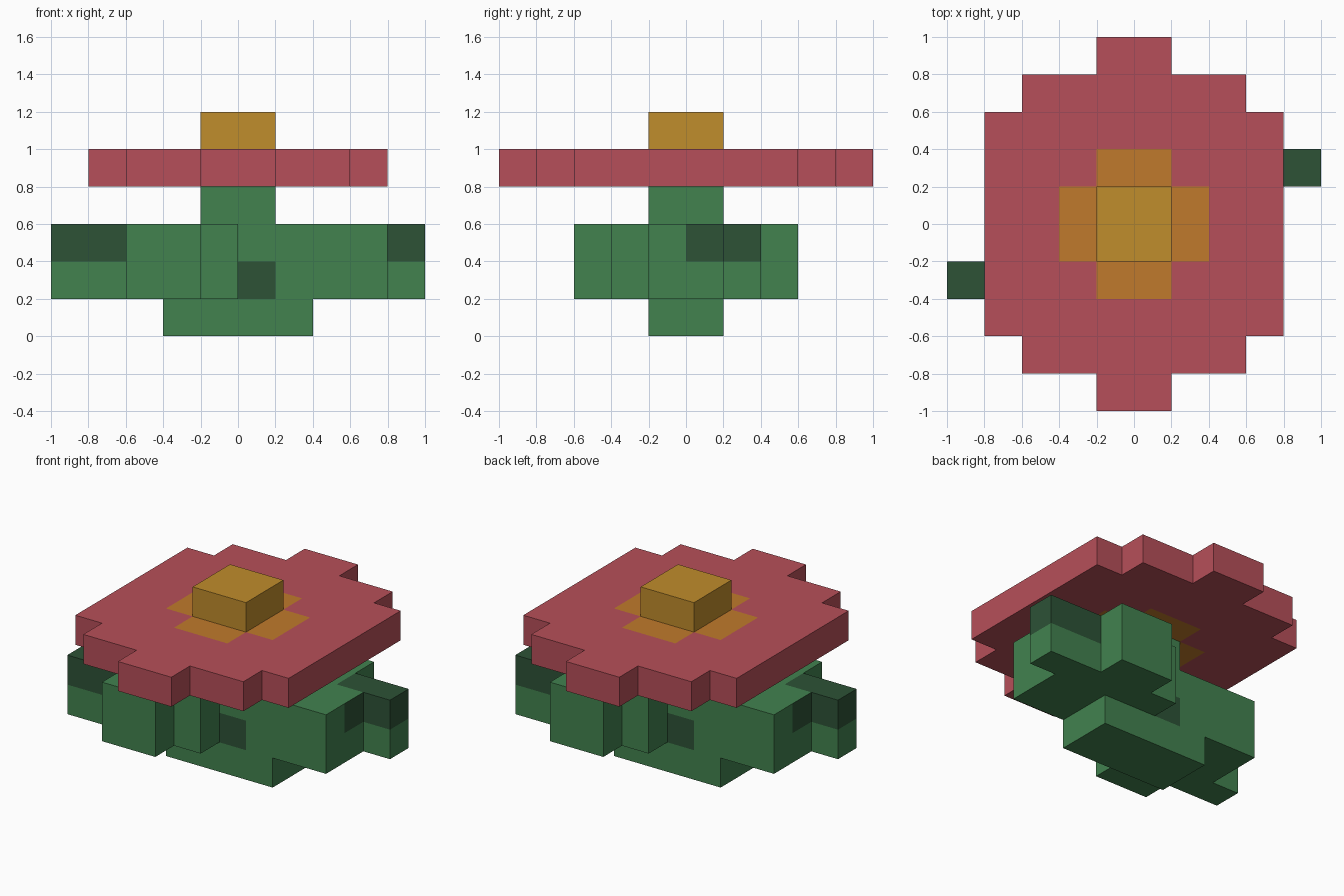
import bpy, bmesh, math
from mathutils import Vector

CELL = 0.2

cube = bpy.data.objects.get("Cube")
if cube:
    bpy.data.objects.remove(cube, do_unlink=True)


def material(name, rgb):
    m = bpy.data.materials.new(name)
    m.use_nodes = True
    m.diffuse_color = (*rgb, 1)
    m.node_tree.nodes["Principled BSDF"].inputs["Base Color"].default_value = (*rgb, 1)
    return m


PINK = material("petal_pink", (0.47, 0.078, 0.1))
ORANGE = material("petal_orange", (0.53, 0.195, 0.025))
YELLOW = material("centre_yellow", (0.53, 0.266, 0.025))
GREEN = material("leaf_green", (0.054, 0.223, 0.078))
DARK = material("leaf_dark_green", (0.026, 0.084, 0.037))


def blocks(name, inside, layers, mats, paint=lambda c, n: 0):
    """Skin the cells whose centre passes inside(x, y); paint picks each face's colour."""
    half = [i + 0.5 for i in range(-5, 5)]
    cells = {(x, y, k + 0.5) for x in half for y in half
             for k in range(*layers) if inside(x, y)}
    bm = bmesh.new()
    for cell in cells:
        c = Vector(cell)
        for axis in range(3):
            for sign in (-1, 1):
                n = Vector()
                n[axis] = sign
                if tuple(c + n) in cells:
                    continue
                u = Vector()
                u[(axis + 1) % 3] = 0.5
                v = n.cross(u)
                mid = c + n / 2
                corners = (mid - u - v, mid + u - v, mid + u + v, mid - u + v)
                face = bm.faces.new([bm.verts.new(p * CELL) for p in corners])
                face.material_index = paint(c, n)
    # Weld the cells and merge flat areas of one colour
    bmesh.ops.remove_doubles(bm, verts=bm.verts, dist=0.001)
    bmesh.ops.dissolve_limit(bm, angle_limit=math.radians(1), verts=bm.verts,
                             edges=bm.edges, delimit={'MATERIAL'})
    mesh = bpy.data.meshes.new(name)
    bm.to_mesh(mesh)
    bm.free()
    for m in mats:
        mesh.materials.append(m)
    obj = bpy.data.objects.new(name, mesh)
    bpy.context.collection.objects.link(obj)
    return obj


def box(w, d):
    return lambda x, y: abs(x) < w and abs(y) < d


def petal_shape(x, y):
    return box(4, 3)(x, y) or box(3, 4)(x, y) or box(1, 5)(x, y)


def petal_paint(c, n):
    # Orange cross around the centre, on top and underneath
    cross = box(2, 1)(c.x, c.y) or box(1, 2)(c.x, c.y)
    return int(cross and n.z != 0)


def leaf_shape(x, y):
    # The two leaves are half-turn copies of each other
    if y < 0:
        x, y = -x, -y
    if y < 1:
        return abs(x) < 4
    if y < 2:
        return 0 < x < 5
    return y < 3 and 1 < x < 3


def leaf_paint(c, n):
    s = math.copysign(1, c.x)
    x, y, nx = c.x * s, c.y * s, n.x * s
    tip = x > 3 and 1 < y < 2 and c.z > 2 and n.z >= 0
    tip_side = nx > 0 and x > 3 and 0 < y < 1 and c.z > 2
    notch = x < 1 and -1 < y < 0 and n.y * c.y > 0 and c.z < 2
    return int(tip or tip_side or notch)


blocks("flower_base", box(2, 1), (0, 1), [GREEN])
blocks("leaves", leaf_shape, (1, 3), [GREEN, DARK], leaf_paint)
blocks("stem", box(1, 1), (3, 4), [GREEN])
blocks("petals", petal_shape, (4, 5), [PINK, ORANGE], petal_paint)
blocks("flower_centre", box(1, 1), (5, 6), [YELLOW])
